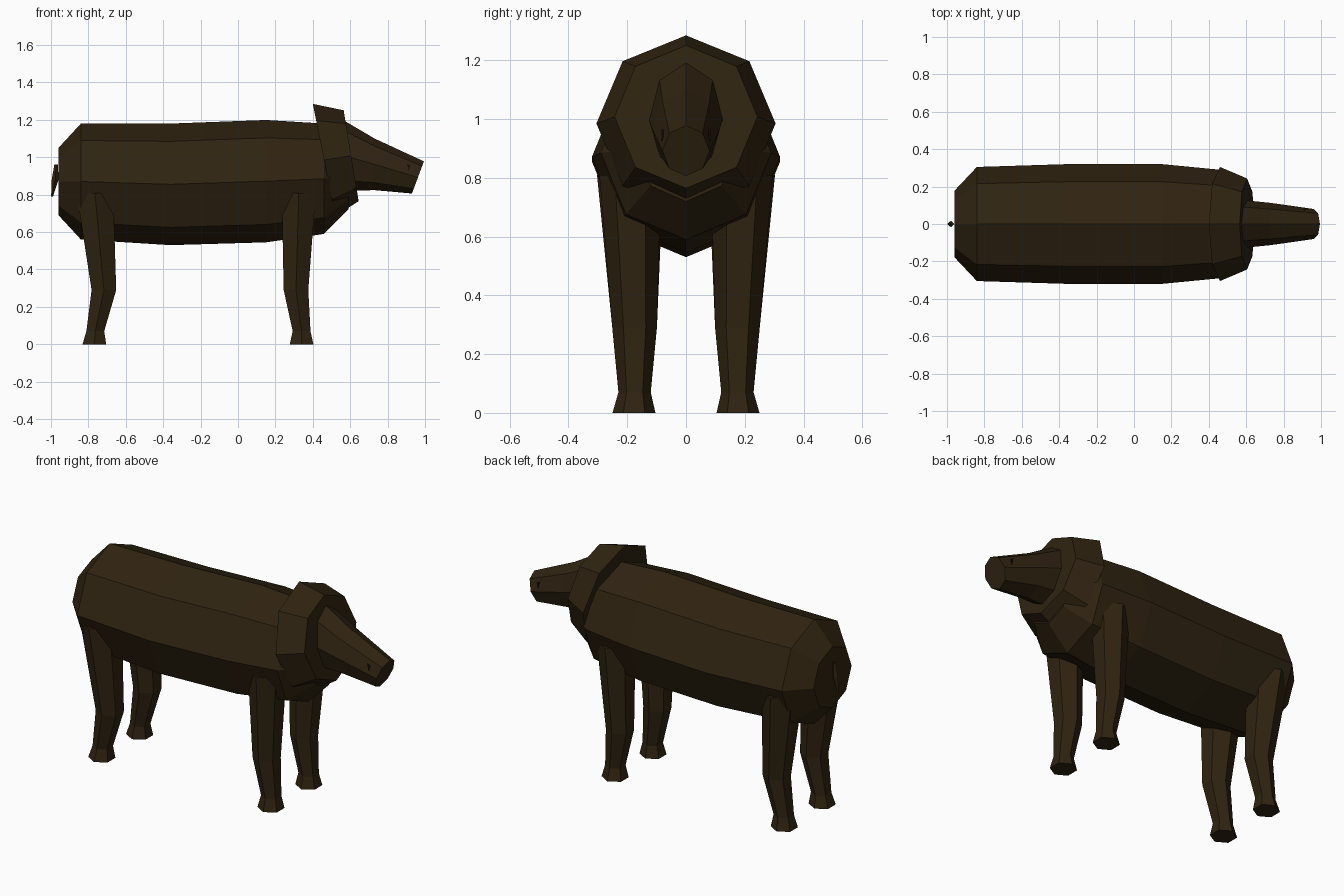
import bpy, bmesh, math

if "Cube" in bpy.data.objects:
    bpy.data.objects.remove(bpy.data.objects["Cube"])

def mat(name, c):
    m = bpy.data.materials.new(name)
    m.diffuse_color = (*c, 1)
    m.use_nodes = True
    m.node_tree.nodes["Principled BSDF"].inputs["Base Color"].default_value = m.diffuse_color
    return m

FUR = mat("dark brown fur", (0.029, 0.017, 0.0055))
EYE = mat("near black", (0.008, 0.005, 0.003))

def loft(name, rings, m=FUR):
    """Skin a closed tube through rings of points, with end caps."""
    bm = bmesh.new()
    loops = [[bm.verts.new(p) for p in r] for r in rings]
    n = len(loops[0])
    for a, b in zip(loops, loops[1:]):
        for i in range(n):
            j = (i + 1) % n
            bm.faces.new((a[i], a[j], b[j], b[i]))
    bm.faces.new(loops[0][::-1])
    bm.faces.new(loops[-1])
    bmesh.ops.recalc_face_normals(bm, faces=bm.faces)
    me = bpy.data.meshes.new(name)
    bm.to_mesh(me)
    bm.free()
    me.materials.append(m)
    ob = bpy.data.objects.new(name, me)
    bpy.context.collection.objects.link(ob)
    return ob

def upright(x, z, ry, rz, lean=0.0, n=8):
    """Ring facing x; lean is the x shift of its top vertex."""
    out = []
    for i in range(n):
        a = 2 * math.pi * i / n
        out.append((x + lean * math.cos(a), ry * math.sin(a), z + rz * math.cos(a)))
    return out

def flat(x, y, z, r, n=6):
    """Horizontal ring with a vertex pointing sideways."""
    return [(x + r * math.sin(2 * math.pi * i / n), y + r * math.cos(2 * math.pi * i / n), z)
            for i in range(n)]

# Barrel body
loft("body", [upright(*r) for r in (
    (-0.96, 0.87, 0.178, 0.18), (-0.84, 0.87, 0.305, 0.31),
    (-0.36, 0.855, 0.32, 0.325), (0.15, 0.872, 0.32, 0.327),
    (0.46, 0.885, 0.29, 0.295), (0.59, 0.90, 0.17, 0.18))])

# Wide collar-like head, leaning back
loft("head", [upright(0.46, 0.985, 0.305, 0.30, -0.06),
              upright(0.605, 1.008, 0.243, 0.243, -0.04)])

# Snout
loft("snout", [upright(0.56, 1.01, 0.13, 0.19, 0.0),
               upright(0.73, 0.962, 0.113, 0.138, 0.0),
               upright(0.962, 0.892, 0.08, 0.086, 0.032)])

# Legs
FRONT = ((0.325, 0.19, 0.81, 0.105), (0.31, 0.175, 0.29, 0.076),
         (0.34, 0.175, 0.07, 0.055), (0.34, 0.177, 0.0, 0.073))
REAR = ((-0.765, 0.19, 0.81, 0.113), (-0.717, 0.175, 0.29, 0.076),
        (-0.763, 0.175, 0.07, 0.055), (-0.768, 0.177, 0.0, 0.073))
for s, side in ((-1, "right"), (1, "left")):
    for name, spec in (("front_leg", FRONT), ("rear_leg", REAR)):
        loft(f"{name}_{side}", [flat(x, s * y, z, r) for x, y, z, r in spec])
    # Small dark eye slits on the snout
    loft(f"eye_{side}", [[(0.905, s * y, 0.965), (0.92, s * y, 0.955), (0.912, s * y, 0.925)]
                         for y in (0.077, 0.083)], EYE)

# Tail
loft("tail", [flat(-0.972, 0, 0.96, 0.010, 4), flat(-0.978, 0, 0.88, 0.018, 4),
              flat(-0.994, 0, 0.79, 0.005, 4)])
